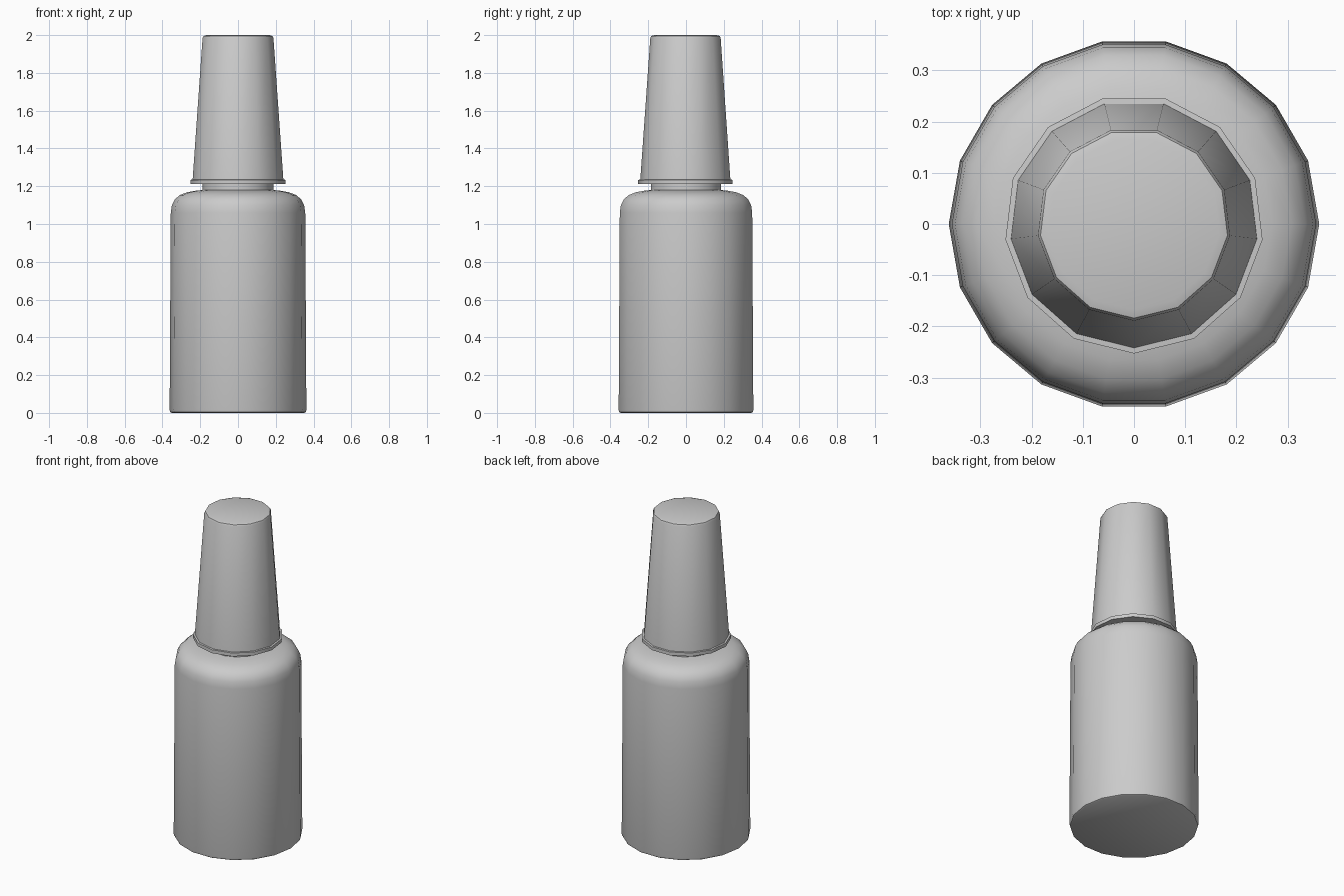
import bpy, bmesh
from math import sin, cos, pi, radians

if "Cube" in bpy.data.objects:
    bpy.data.objects.remove(bpy.data.objects["Cube"])


def lathe(name, profile, sides, start, angle):
    """Closed solid of revolution from (radius, z) rings, bottom to top."""
    bm = bmesh.new()
    rings = [[bm.verts.new((r * cos(start + 2 * pi * i / sides),
                            r * sin(start + 2 * pi * i / sides), z))
              for i in range(sides)] for r, z in profile]
    for a, b in zip(rings, rings[1:]):
        for i in range(sides):
            j = (i + 1) % sides
            bm.faces.new((a[i], a[j], b[j], b[i]))
    bm.faces.new(rings[0][::-1])
    bm.faces.new(rings[-1])
    mesh = bpy.data.meshes.new(name)
    bm.to_mesh(mesh)
    bm.free()
    obj = bpy.data.objects.new(name, mesh)
    bpy.context.collection.objects.link(obj)
    bpy.ops.object.select_all(action='DESELECT')
    obj.select_set(True)
    bpy.context.view_layer.objects.active = obj
    bpy.ops.object.shade_smooth_by_angle(angle=radians(angle))
    return obj


# Bottle body with rounded shoulder and short neck
lathe("bottle", [(0.352, 0), (0.359, 0.004), (0.362, 0.015), (0.356, 1.06),
                 (0.350, 1.10), (0.335, 1.13), (0.308, 1.153), (0.27, 1.168),
                 (0.225, 1.176), (0.187, 1.18), (0.187, 1.225)], 18, 0, 35)

# Tapered faceted cap with a thin flange at its base
lathe("cap", [(0.253, 1.213), (0.253, 1.234), (0.242, 1.235),
              (0.189, 1.985), (0.184, 1.995), (0.168, 2.0)], 13, -pi / 2, 30)
